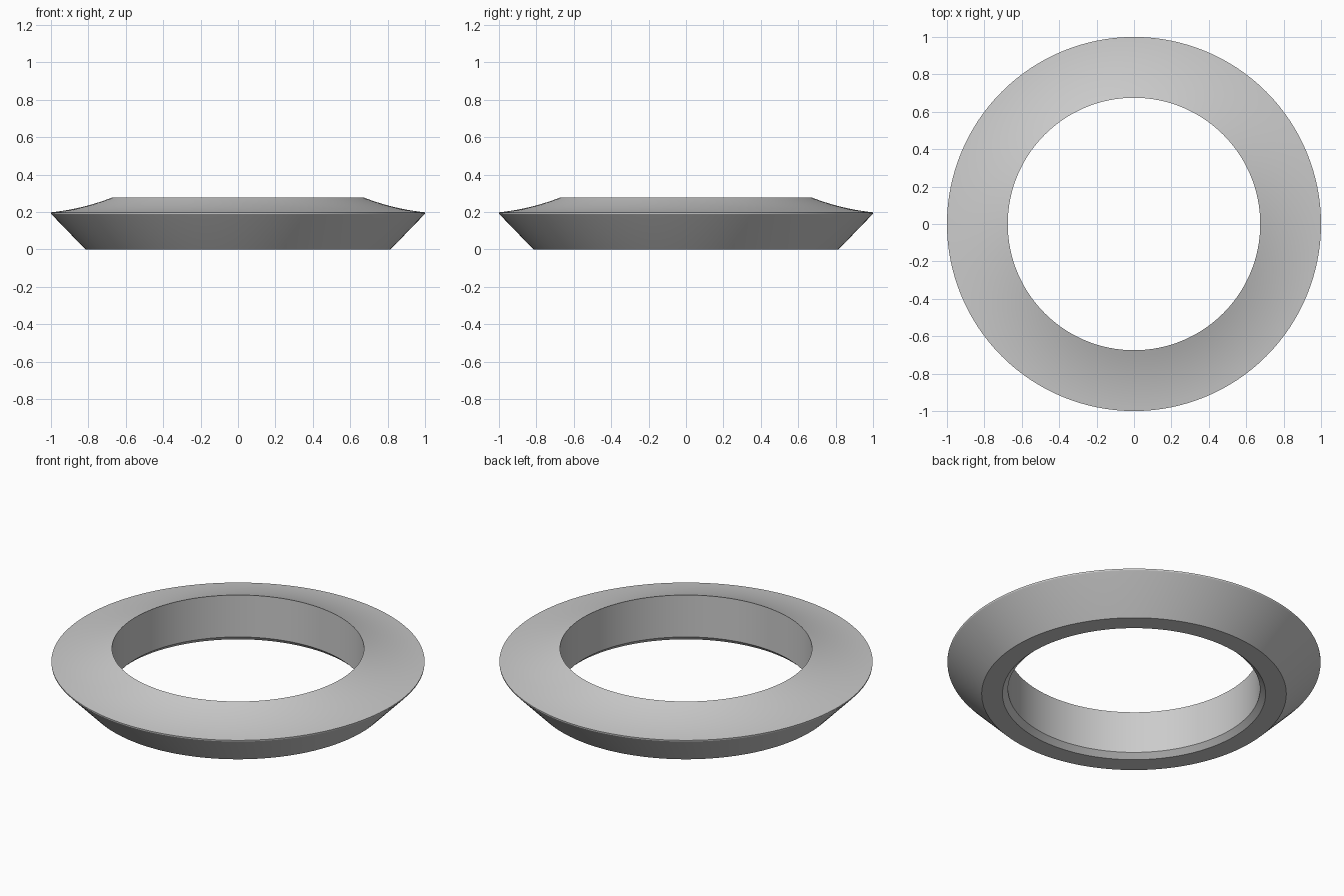
import bpy
import bmesh
import math

cube = bpy.data.objects.get("Cube")
if cube:
    bpy.data.objects.remove(cube, do_unlink=True)

# Plain grey material
grey = bpy.data.materials.new("plain_grey")
grey.use_nodes = True
colour = (0.6, 0.6, 0.6, 1.0)
grey.diffuse_color = colour
grey.node_tree.nodes["Principled BSDF"].inputs["Base Color"].default_value = colour

# Cross-section: underside, flared outer wall and softened rim
BORE, RIM, RIM_Z = 0.675, 1.0, 0.198
profile = [(BORE, 0.028), (0.705, 0.0), (0.816, 0.0),
           (0.994, 0.184), (0.999, 0.190), (RIM, RIM_Z)]

# Concave dished top, rising from the rim to the bore
TOP_STEPS = 12
for i in range(1, TOP_STEPS + 1):
    t = (RIM - BORE) * i / TOP_STEPS
    profile.append((RIM - t, RIM_Z + 0.1 * t + 0.43 * t * t))

# Revolve the closed cross-section into a ring
bm = bmesh.new()
verts = [bm.verts.new((r, 0, z)) for r, z in profile]
edges = [bm.edges.new((a, b)) for a, b in zip(verts, verts[1:] + verts[:1])]
bmesh.ops.spin(bm, geom=verts + edges, cent=(0, 0, 0), axis=(0, 0, 1),
               angle=math.tau, steps=128, use_duplicate=False)
bmesh.ops.remove_doubles(bm, verts=bm.verts, dist=0.0005)
bmesh.ops.recalc_face_normals(bm, faces=bm.faces)

mesh = bpy.data.meshes.new("bevelled_ring")
bm.to_mesh(mesh)
bm.free()
mesh.materials.append(grey)
ring = bpy.data.objects.new("bevelled_ring", mesh)
bpy.context.collection.objects.link(ring)

# Smooth round the ring, crisp at the corners
bpy.ops.object.select_all(action="DESELECT")
ring.select_set(True)
bpy.context.view_layer.objects.active = ring
bpy.ops.object.shade_smooth_by_angle(angle=math.radians(30))
